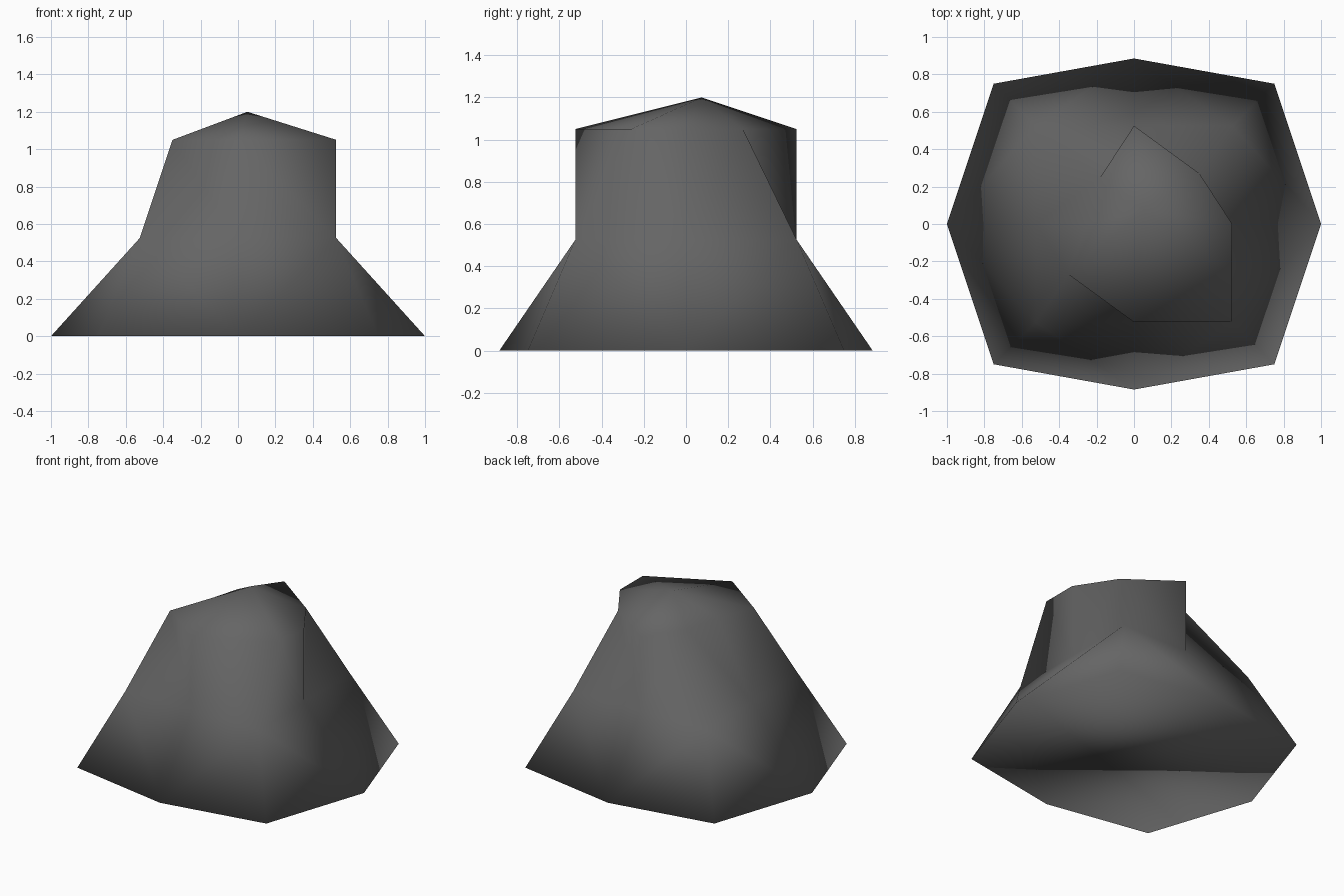
import bpy, bmesh

if "Cube" in bpy.data.objects:
    bpy.data.objects.remove(bpy.data.objects["Cube"])

stone = bpy.data.materials.new("dark grey stone")
stone.diffuse_color = (0.13, 0.13, 0.13, 1)
stone.use_nodes = True
stone.node_tree.nodes["Principled BSDF"].inputs["Base Color"].default_value = stone.diffuse_color

# Eight-sided rings, counter-clockwise from +x
SIGNS = [(1, 0), (1, 1), (0, 1), (-1, 1), (-1, 0), (-1, -1), (0, -1), (1, -1)]
h = 0.525
base = [(x * (0.75 if y else 1.0), y * (0.75 if x else 0.885)) for x, y in SIGNS]
waist = [(x * h, y * h) for x, y in SIGNS]
crown = [(h, 0), (0.35, 0.27), (0, h), (-0.18, 0.25),
         (-0.25, 0), (-0.35, -0.27), (0, -h), (h, -0.26)]

bm = bmesh.new()
rings = [[bm.verts.new((x, y, z)) for x, y in ring]
         for ring, z in ((base, 0), (waist, h), (crown, 2 * h))]
peak = bm.verts.new((0.05, 0.075, 1.2))


def distance(a, b):
    return (a.co - b.co).length


# Rock walls, each panel split along its shorter diagonal
for low, up in zip(rings, rings[1:]):
    for i in range(8):
        j = (i + 1) % 8
        a, b, c, d = low[i], low[j], up[j], up[i]
        if distance(a, c) < distance(b, d):
            bm.faces.new((a, b, c))
            bm.faces.new((a, c, d))
        else:
            bm.faces.new((a, b, d))
            bm.faces.new((b, c, d))

# Peaked cap and flat underside
for i in range(8):
    bm.faces.new((rings[2][i], rings[2][(i + 1) % 8], peak))
bm.faces.new(rings[0][::-1])

# Soft shading over the whole rock
for f in bm.faces:
    f.smooth = True

mesh = bpy.data.meshes.new("boulder")
bm.to_mesh(mesh)
bm.free()
mesh.materials.append(stone)
boulder = bpy.data.objects.new("boulder", mesh)
bpy.context.collection.objects.link(boulder)
